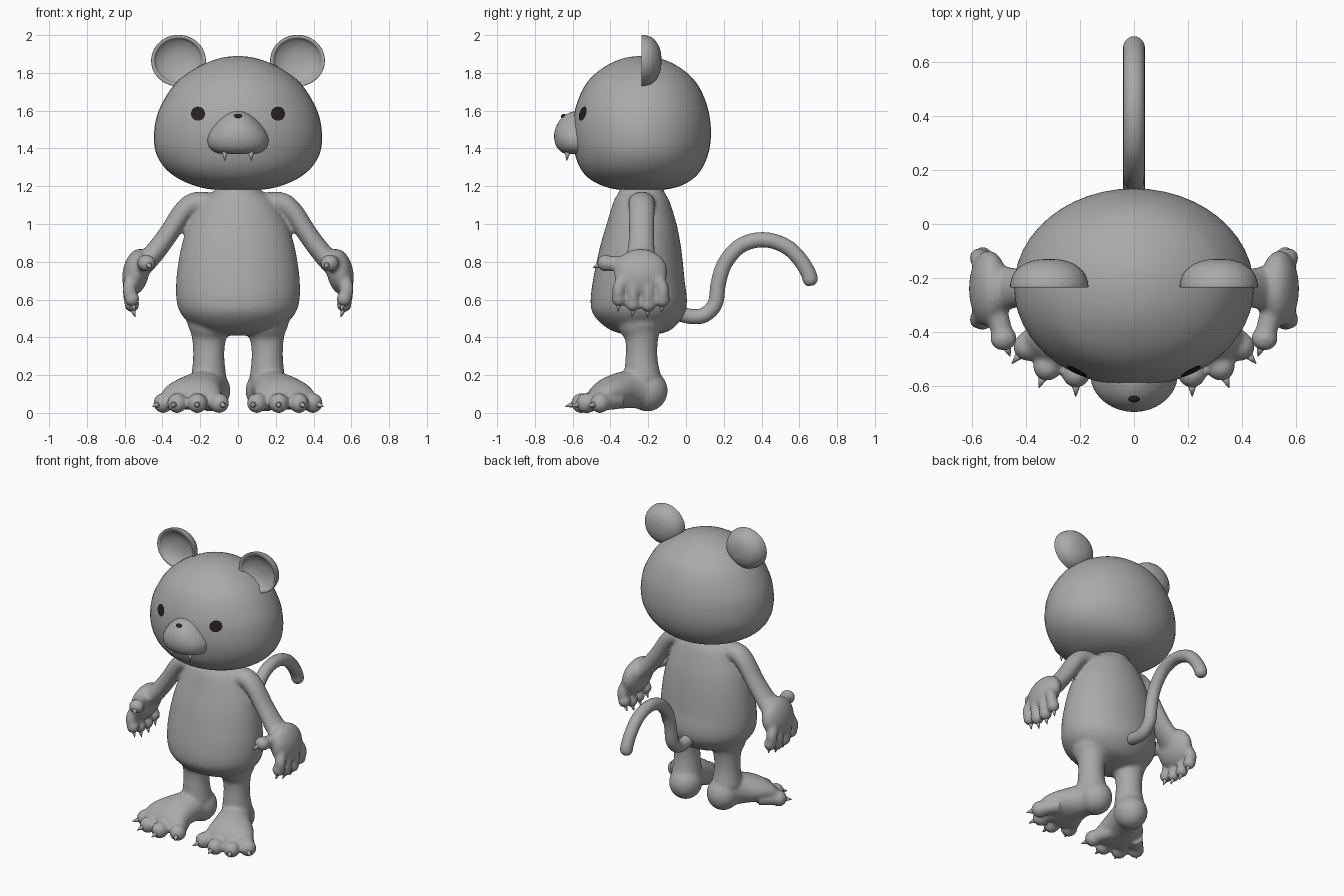
import bpy
import bmesh
from math import cos, sin, pi
from mathutils import Vector, Matrix

cube = bpy.data.objects.get("Cube")
if cube:
    bpy.data.objects.remove(cube, do_unlink=True)


def material(name, rgb):
    mat = bpy.data.materials.new(name)
    mat.use_nodes = True
    mat.diffuse_color = (*rgb, 1)
    bsdf = mat.node_tree.nodes["Principled BSDF"]
    bsdf.inputs["Base Color"].default_value = (*rgb, 1)
    return mat


grey = material("grey clay", (0.4, 0.4, 0.4))
dark = material("dark brown", (0.022, 0.014, 0.014))
X, Y, Z = Vector((1, 0, 0)), Vector((0, 1, 0)), Vector((0, 0, 1))


def spline(rows, steps=6):
    """Catmull-Rom interpolation of equally long tuples."""
    rows = [Vector(r) for r in rows]
    ext = [rows[0]] + rows + [rows[-1]]
    out = []
    for a, b, c, d in zip(ext, ext[1:], ext[2:], ext[3:]):
        for i in range(steps):
            t = i / steps
            out.append(0.5 * (2 * b + (c - a) * t + (2 * a - 5 * b + 4 * c - d) * t ** 2
                              + (3 * b - a - 3 * c + d) * t ** 3))
    return out + [rows[-1]]


def loft(bm, rows, ref=X, axis=None, side=1, seg=32):
    """Rows are x, y, z, radius along ref, radius across it."""
    rows = spline(rows)
    centres = [Vector((r[0] * side, r[1], r[2])) for r in rows]
    rings = []
    for i, r in enumerate(rows):
        t = axis or (centres[min(i + 1, len(rows) - 1)] - centres[max(i - 1, 0)]).normalized()
        u = (ref - t * ref.dot(t)).normalized()
        v = t.cross(u)
        rings.append([bm.verts.new(centres[i] + u * r[3] * cos(2 * pi * k / seg)
                                   + v * r[4] * sin(2 * pi * k / seg)) for k in range(seg)])
    for a, b in zip(rings, rings[1:]):
        for k in range(seg):
            j = (k + 1) % seg
            bm.faces.new((a[k], a[j], b[j], b[k]))
    bm.faces.new(rings[0])
    bm.faces.new(rings[-1])


def upright(bm, rows):
    """Loft of level rings; rows are z, x radius, y centre, y radius."""
    loft(bm, [(0, yc, z, rx, ry) for z, rx, yc, ry in rows], axis=Z, seg=48)


def ball(bm, centre, radii, rot=Matrix()):
    m = Matrix.Translation(centre) @ rot @ Matrix.Diagonal((*radii, 1))
    bmesh.ops.create_uvsphere(bm, u_segments=32, v_segments=20, radius=1, matrix=m)


def spike(bm, base, tip, radius):
    base, tip = Vector(base), Vector(tip)
    d = tip - base
    m = Matrix.Translation((base + tip) / 2) @ d.to_track_quat("Z", "Y").to_matrix().to_4x4()
    bmesh.ops.create_cone(bm, cap_ends=True, segments=16, radius1=radius, radius2=0.002,
                          depth=d.length, matrix=m)


def finish(bm, name, mat):
    bmesh.ops.recalc_face_normals(bm, faces=bm.faces)
    me = bpy.data.meshes.new(name)
    bm.to_mesh(me)
    bm.free()
    me.materials.append(mat)
    me.shade_smooth()
    ob = bpy.data.objects.new(name, me)
    bpy.context.collection.objects.link(ob)
    return ob


# Head
bm = bmesh.new()
upright(bm, [(1.178, .02, -.235, .02), (1.182, .13, -.235, .12), (1.2, .22, -.235, .2),
             (1.24, .315, -.237, .275), (1.3, .39, -.237, .325), (1.38, .435, -.235, .355),
             (1.47, .445, -.235, .367), (1.57, .43, -.235, .36), (1.66, .39, -.235, .335),
             (1.74, .335, -.235, .295), (1.8, .265, -.235, .24), (1.85, .175, -.235, .165),
             (1.88, .085, -.235, .085), (1.89, .005, -.235, .005)])
head = finish(bm, "head", grey)

# Muzzle
bm = bmesh.new()
upright(bm, [(1.372, .02, -.56, .03), (1.372, .09, -.56, .075), (1.385, .13, -.56, .105),
             (1.415, .157, -.56, .128), (1.46, .16, -.56, .138), (1.51, .135, -.56, .13),
             (1.56, .09, -.56, .1), (1.59, .045, -.56, .055), (1.6, .005, -.56, .005)])
finish(bm, "muzzle", grey)

# Nose
bm = bmesh.new()
ball(bm, (0, -.65, 1.572), (.021, .014, .009), Matrix.Rotation(.7, 4, "X"))
finish(bm, "nose", dark)

for s, label in ((1, "left"), (-1, "right")):
    # Ears: domed back, dished front
    bm = bmesh.new()
    profile = [(-.13, .004), (-.134, .05), (-.15, .095), (-.18, .129), (-.21, .142),
               (-.233, .145), (-.236, .138), (-.233, .128), (-.215, .115), (-.195, .08),
               (-.185, .04), (-.183, .004)]
    loft(bm, [(s * .315, y, 1.865, r, r * .94) for y, r in profile], axis=Y, seg=40)
    finish(bm, label + "_ear", grey)

    # Eyes: thin plates laid on the head
    bm = bmesh.new()
    m = Matrix.Translation((s * .21, -.8, 1.583)) @ Matrix.Rotation(pi / 2, 4, "X")
    bmesh.ops.create_circle(bm, cap_ends=True, cap_tris=True, segments=32, radius=.037, matrix=m)
    eye = finish(bm, label + "_eye", dark)
    wrap = eye.modifiers.new("lay on head", "SHRINKWRAP")
    wrap.target = head
    wrap.wrap_method = "PROJECT"
    wrap.use_project_y = True
    wrap.use_positive_direction = True
    wrap.use_negative_direction = False
    wrap.wrap_mode = "ABOVE_SURFACE"
    wrap.offset = .004

    # Fangs
    bm = bmesh.new()
    spike(bm, (s * .07, -.625, 1.39), (s * .07, -.632, 1.335), .018)
    finish(bm, label + "_fang", grey)

# Body: torso, arms and legs fused into one skin
fingers = [(-.355, .605), (-.28, .578), (-.2, .575), (-.125, .6)]
toes = [(.1, -.52), (.215, -.555), (.322, -.53), (.396, -.455)]
body = bmesh.new()
claws = bmesh.new()
upright(body, [(1.22, .105, -.235, .11), (1.17, .13, -.235, .12), (1.12, .195, -.235, .148),
               (1.0, .262, -.235, .185), (.9, .295, -.24, .21), (.8, .315, -.245, .228),
               (.7, .327, -.25, .243), (.6, .326, -.25, .255), (.53, .305, -.25, .245),
               (.47, .25, -.245, .2), (.43, .17, -.24, .14), (.41, .05, -.24, .05)])
for s in (1, -1):
    # Arm and palm
    loft(body, [(.1, -.235, 1.1, .075, .06), (.22, -.235, 1.11, .07, .06),
                (.29, -.235, 1.065, .069, .055), (.37, -.235, .945, .068, .053),
                (.45, -.238, .84, .075, .055), (.53, -.24, .76, .1, .06)], ref=Y, side=s)
    ball(body, (s * .54, -.24, .745), (.07, .142, .125), Matrix.Rotation(s * -.2, 4, "Y"))
    # Fingers
    for y, z in fingers:
        root = -.24 + (y + .24) * .75
        loft(body, [(.56, root, .72, .036, .036), (.575, y, .66, .034, .036),
                    (.565, y, z, .033, .036)], ref=Y, side=s)
        ball(body, (s * .562, y, z), (.04, .04, .042))
        spike(claws, (s * .557, y, z - .025), (s * .545, y - .005, z - .068), .017)
    # Thumb
    loft(body, [(.53, -.27, .79, .05, .05), (.505, -.35, .79, .042, .042),
                (.485, -.42, .79, .04, .04)], side=s)
    ball(body, (s * .485, -.425, .793), (.05, .046, .045))
    spike(claws, (s * .475, -.45, .785), (s * .46, -.492, .77), .02)
    # Leg
    loft(body, [(.15, -.24, .56, .13, .14), (.15, -.24, .46, .115, .12),
                (.153, -.235, .4, .092, .09), (.155, -.235, .33, .083, .083),
                (.155, -.235, .26, .085, .088), (.155, -.23, .18, .095, .1)], side=s)
    # Foot
    ball(body, (s * .145, -.205, .118), (.105, .108, .11))
    loft(body, [(.145, -.2, .12, .095, .1), (.18, -.3, .125, .11, .1),
                (.225, -.4, .105, .15, .088), (.245, -.46, .08, .165, .07),
                (.255, -.5, .06, .13, .045)], side=s)
    # Toes
    for x, y in toes:
        d = (Vector((x, y, 0)) - Vector((.21, -.25, 0))).normalized()
        root = Vector((x, y, .065)) - d * .13
        loft(body, [(*root, .045, .05), (x, y, .055, .044, .048)], ref=Z, side=s)
        ball(body, (s * x, y, .052), (.053, .053, .053))
        flip = Vector((s, 1, 1))
        tip = Vector((x, y, .045))
        spike(claws, (tip + d * .035) * flip, (tip + d * .085 - Z * .01) * flip, .02)

skin = finish(body, "body", grey)
remesh = skin.modifiers.new("fuse", "REMESH")
remesh.mode = "VOXEL"
remesh.voxel_size = .011
remesh.use_smooth_shade = True
relax = skin.modifiers.new("relax", "SMOOTH")
relax.factor = .5
relax.iterations = 6
finish(claws, "claws", grey)

# Tail
bm = bmesh.new()
path = [(-.05, .53), (.03, .51), (.1, .52), (.155, .58), (.172, .69), (.205, .79), (.275, .875),
        (.36, .912), (.45, .912), (.54, .875), (.605, .81), (.645, .745), (.657, .71)]
rows = [(0, y, z, .04, .04) for y, z in path]
rows += [(0, .663, .69, .034, .034), (0, .667, .678, .02, .02), (0, .668, .674, .003, .003)]
loft(bm, rows, seg=24)
finish(bm, "tail", grey)
